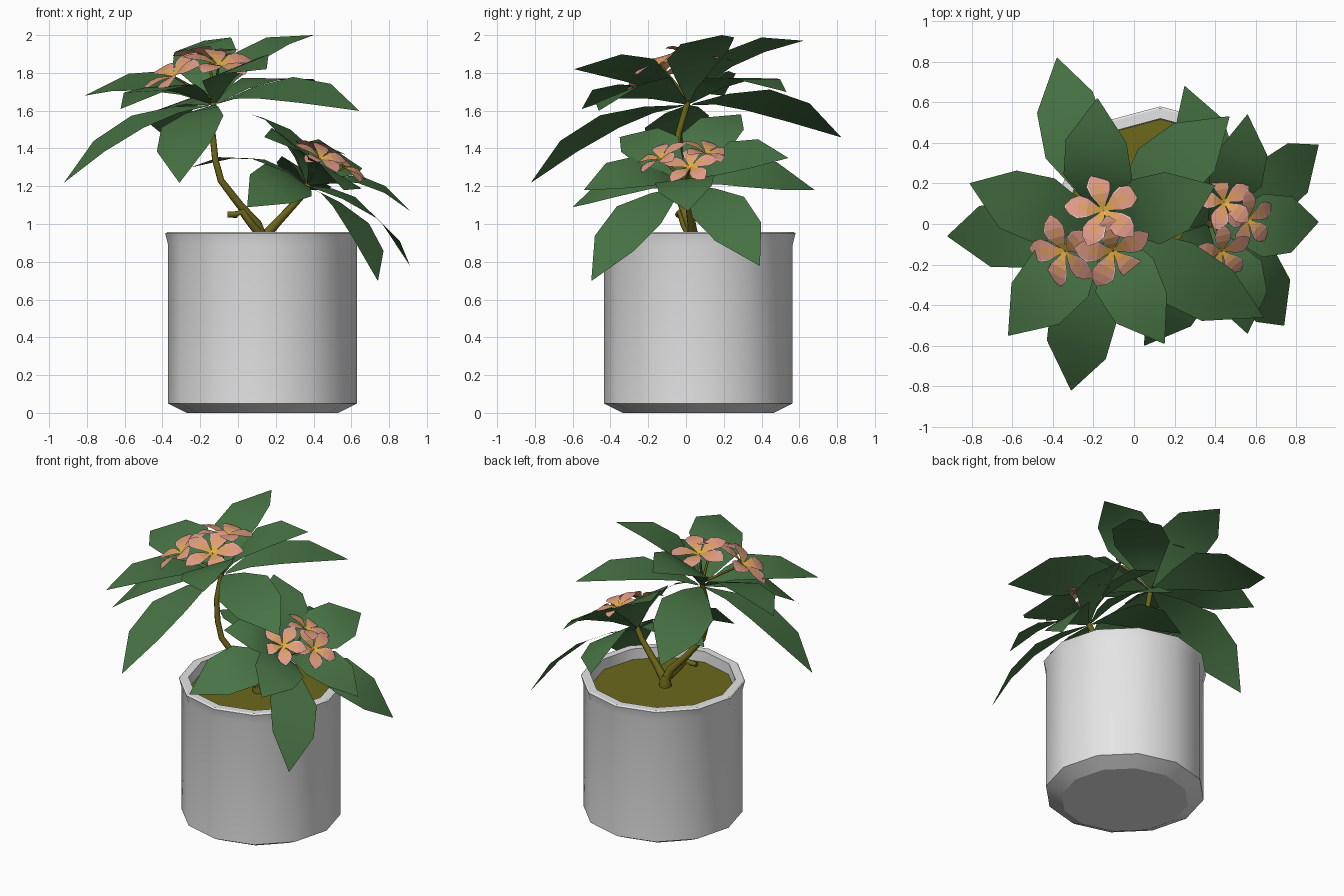
import bpy, bmesh, math
from mathutils import Vector as V

if "Cube" in bpy.data.objects:
    bpy.data.objects.remove(bpy.data.objects["Cube"])


def material(name, rgb):
    m = bpy.data.materials.new(name)
    m.diffuse_color = (*rgb, 1)
    m.use_nodes = True
    m.node_tree.nodes["Principled BSDF"].inputs["Base Color"].default_value = m.diffuse_color
    return m


POT = material("pale grey ceramic", (0.78, 0.78, 0.78))
SOIL = material("olive soil", (0.15, 0.14, 0.012))
BARK = material("olive bark", (0.15, 0.135, 0.01))
LEAF = material("leaf green", (0.064, 0.172, 0.058))
PINK = material("petal salmon", (0.75, 0.33, 0.25))
ORANGE = material("petal orange", (0.75, 0.35, 0.13))
YELLOW = material("petal yellow", (0.75, 0.4, 0.06))
PALE = material("petal pale edge", (0.8, 0.7, 0.66))


def finish(name, bm, mats, angle=None):
    me = bpy.data.meshes.new(name)
    bm.to_mesh(me)
    bm.free()
    ob = bpy.data.objects.new(name, me)
    bpy.context.collection.objects.link(ob)
    for m in mats:
        me.materials.append(m)
    if angle:
        bpy.ops.object.select_all(action='DESELECT')
        ob.select_set(True)
        bpy.context.view_layer.objects.active = ob
        bpy.ops.object.shade_smooth_by_angle(angle=math.radians(angle))
    return ob


def skin(bm, rows, closed=False, colour=None):
    """Join rows of points with quads; colour(i, j) picks the material."""
    vs = [[bm.verts.new(p) for p in r] for r in rows]
    n = len(rows[0])
    for i in range(len(vs) - 1):
        for j in range(n if closed else n - 1):
            k = (j + 1) % n
            f = bm.faces.new((vs[i][j], vs[i + 1][j], vs[i + 1][k], vs[i][k]))
            if colour:
                f.material_index = colour(i, j)
    return vs


def ring(r, z, n=12):
    return [V((0.13 + r * math.cos(2 * math.pi * i / n),
               0.065 + r * math.sin(2 * math.pi * i / n), z)) for i in range(n)]


# Pot: twelve-sided lathe with chamfered foot and flared rim
bm = bmesh.new()
profile = [(0.4, 0), (0.5, 0.05), (0.5, 0.89), (0.515, 0.95),
           (0.505, 0.957), (0.455, 0.957), (0.45, 0.86)]
skin(bm, [ring(r, z) for r, z in profile], True)
bmesh.ops.reverse_faces(bm, faces=bm.faces)
bm.normal_update()
bm.faces.ensure_lookup_table()
if (bm.faces[12].calc_center_median() - V((0.13, 0.065, 0.47))).dot(bm.faces[12].normal) < 0:
    bmesh.ops.reverse_faces(bm, faces=bm.faces)
finish("pot", bm, [POT], 35)

# Pot underside and soil discs
for name, r, z, mat in (("pot_base", 0.4, 0, POT), ("soil", 0.453, 0.885, SOIL)):
    bm = bmesh.new()
    pts = ring(r, z)
    bm.faces.new([bm.verts.new(p) for p in (pts if z else pts[::-1])])
    finish(name, bm, [mat])


def tube(bm, pts, sides=8):
    """Tapered tube along (x, y, z, radius) points with closed ends."""
    ps = [V(p[:3]) for p in pts]
    rows = []
    for i, p in enumerate(ps):
        d = (ps[min(i + 1, len(ps) - 1)] - ps[max(i - 1, 0)]).normalized()
        a = d.cross(V((0.3, 1, 0.1))).normalized()
        b = d.cross(a)
        rows.append([p + pts[i][3] * (a * math.cos(t) + b * math.sin(t))
                     for t in (2 * math.pi * k / sides for k in range(sides))])
    vs = skin(bm, rows, True)
    bm.faces.new(vs[0])
    bm.faces.new(vs[-1])


# Forked trunk: tall left branch, short right branch, cut stub
bm = bmesh.new()
tube(bm, [(0.13, 0.04, 0.86, 0.04), (0.13, 0.04, 0.92, 0.037), (0.13, 0.04, 0.96, 0.025)])
tube(bm, [(0.13, 0.04, 0.92, 0.03), (0.1, 0.02, 1.0, 0.027), (0.01, -0.02, 1.1, 0.022),
          (-0.09, -0.05, 1.23, 0.019), (-0.12, -0.05, 1.34, 0.018),
          (-0.135, -0.04, 1.48, 0.017), (-0.13, 0.01, 1.65, 0.017)])
tube(bm, [(0.13, 0.04, 0.92, 0.03), (0.2, 0.03, 1.0, 0.023),
          (0.33, 0.01, 1.14, 0.018), (0.38, 0, 1.22, 0.018)])
tube(bm, [(0.13, 0.03, 0.93, 0.025), (0.07, -0.01, 1.0, 0.021), (0.02, -0.03, 1.065, 0.018),
          (-0.01, -0.04, 1.05, 0.018), (-0.055, -0.04, 1.05, 0.016)])
bmesh.ops.recalc_face_normals(bm, faces=bm.faces)
finish("trunk", bm, [BARK], 60)


# Leaves: arched blade from cluster centre to a tip, tilted with the cluster axis
def leaf(bm, base, tip, axis, size):
    d = tip - base
    side = axis.cross(d).normalized()
    up = d.cross(side).normalized()
    rows = []
    for t, w, arch in [(0.03, 0.012, 0), (0.22, 0.09, 0.065), (0.45, 0.175, 0.105),
                       (0.72, 0.155, 0.085), (1, 0.002, 0)]:
        mid = base + d * t + up * arch * size
        rows.append([mid + side * w * s * size for s in (-1, 0, 1)])
    skin(bm, rows)


def leaf_cluster(name, base, axis, size, tips):
    bm = bmesh.new()
    for t in tips:
        leaf(bm, V(base), V(t), V(axis).normalized(), size)
    finish(name, bm, [LEAF], 60)


leaf_cluster("upper_leaves", (-0.13, 0.01, 1.64), (-0.27, -0.24, 1), 1.0, [
    (-0.38, 0.82, 1.46), (-0.18, 0.62, 1.97), (0.47, 0.53, 1.7), (0.4, 0.19, 2.0),
    (0.64, -0.46, 1.6), (0.15, -0.59, 1.82), (-0.31, -0.82, 1.22),
    (-0.62, -0.55, 1.61), (-0.92, -0.06, 1.22), (-0.81, 0.2, 1.68)])
leaf_cluster("lower_leaves", (0.37, 0, 1.21), (0.55, -0.12, 0.85), 0.9, [
    (0.91, 0.39, 0.78), (0.91, 0.01, 1.07), (0.74, -0.5, 0.7), (0.56, -0.54, 1.18),
    (0.05, -0.6, 1.09), (0.56, 0.54, 1.35), (0.25, 0.68, 1.18), (0.07, 0.29, 1.58),
    (-0.25, 0.16, 1.3), (0.14, -0.35, 1.46)])


# Flowers: five rounded petals, yellow throat to salmon with a pale edge
def petal_colour(i, j):
    if j == 3 or i == 5:
        return 3
    if i == 0:
        return 2
    return 1 if (i == 1 and j > 0) or (i == 2 and j == 1) else 0


def flower(bm, centre, normal, radius):
    n = V(normal).normalized()
    u = n.cross(V((0, 1, 0))).normalized()
    v = n.cross(u)
    for k in range(5):
        a = -0.1 + 2 * math.pi * k / 5
        d = u * math.cos(a) + v * math.sin(a)
        side = n.cross(d)
        rows = []
        for s, w, h in [(0.02, 0.03, -0.12), (0.25, 0.15, -0.02), (0.45, 0.27, 0.04),
                        (0.7, 0.33, 0.05), (0.92, 0.22, 0.02), (1.05, 0.07, -0.02),
                        (1.08, 0.03, -0.03)]:
            rows.append([V(centre) + radius * (d * s + side * w * c + n * (h + 0.1 * w * c))
                         for c in (-1, -0.35, 0.35, 0.88, 1)])
        skin(bm, rows, colour=petal_colour)


def flower_group(name, base, radius, blooms):
    bm = bmesh.new()
    stems = bmesh.new()
    for c, n in blooms:
        flower(bm, c, n, radius)
        low = V(c) - V(n).normalized() * radius * 0.15
        tube(stems, [(*base, 0.01), (*low, 0.006)], 5)
    finish(name, bm, [PINK, ORANGE, YELLOW, PALE])
    bmesh.ops.recalc_face_normals(stems, faces=stems.faces)
    finish(name + "_stems", stems, [BARK], 80)


flower_group("upper_flowers", (-0.13, 0.01, 1.66), 0.18, [
    ((-0.15, 0.07, 1.9), (0, 0.2, 1)),
    ((-0.35, -0.14, 1.8), (-0.5, -0.3, 0.8)),
    ((-0.1, -0.14, 1.86), (0.1, -0.35, 0.9))])
flower_group("lower_flowers", (0.39, 0, 1.23), 0.14, [
    ((0.45, 0.11, 1.39), (0.3, 0.2, 0.85)),
    ((0.57, 0.02, 1.31), (0.6, -0.15, 0.75)),
    ((0.44, -0.14, 1.36), (0.35, -0.4, 0.82))])
